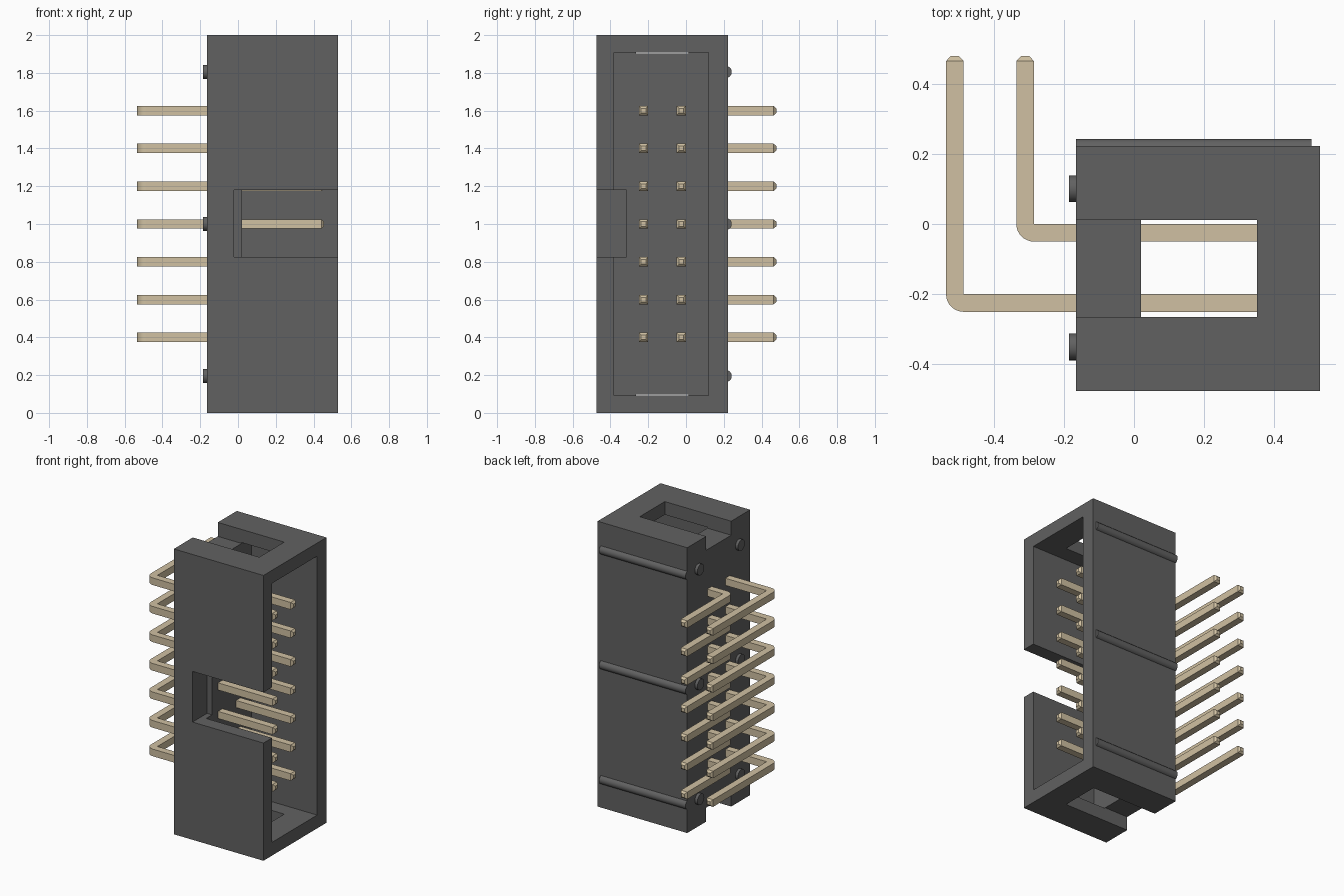
import bpy, bmesh, math
from mathutils import Vector

if "Cube" in bpy.data.objects:
    bpy.data.objects.remove(bpy.data.objects["Cube"])


def material(name, rgb):
    m = bpy.data.materials.new(name)
    m.diffuse_color = (*rgb, 1)
    m.use_nodes = True
    m.node_tree.nodes["Principled BSDF"].inputs["Base Color"].default_value = m.diffuse_color
    return m


PLASTIC = material("dark_plastic", (0.12, 0.12, 0.12))
GOLD = material("pin_metal", (0.63, 0.53, 0.36))


def box(name, x, y, z):
    bpy.ops.mesh.primitive_cube_add(size=1, location=[(a + b) / 2 for a, b in (x, y, z)])
    ob = bpy.context.object
    ob.name = name
    ob.scale = [b - a for a, b in (x, y, z)]
    bpy.ops.object.transform_apply(location=True, rotation=False, scale=True)
    return ob


def cylinder_x(name, x0, x1, y, z, r):
    bpy.ops.mesh.primitive_cylinder_add(vertices=32, radius=r, depth=x1 - x0,
                                        location=((x0 + x1) / 2, y, z),
                                        rotation=(0, math.pi / 2, 0))
    ob = bpy.context.object
    ob.name = name
    ob.data.materials.append(PLASTIC)
    bpy.ops.object.shade_smooth_by_angle(angle=math.radians(35))


def cut(target, cutter):
    cutter.hide_render = True
    mod = target.modifiers.new("cut", 'BOOLEAN')
    mod.operation, mod.solver, mod.object = 'DIFFERENCE', 'EXACT', cutter
    bpy.context.view_layer.objects.active = target
    bpy.ops.object.modifier_apply(modifier=mod.name)
    bpy.data.objects.remove(cutter)


# Shroud: open toward +x, keyed on the front, windowed at both ends
shroud = box("shroud", (-0.165, 0.53), (-0.475, 0.222), (0, 2))
cut(shroud, box("cavity_cutter", (0.02, 0.7), (-0.38, 0.12), (0.093, 1.908)))
cut(shroud, box("key_cutter", (-0.02, 0.7), (-0.6, -0.315), (0.825, 1.18)))
for z in ((1.902, 2.2), (-0.2, 0.098)):
    cut(shroud, box("end_cutter", (-0.4, 0.35), (-0.265, 0.012), z))
shroud.data.materials.append(PLASTIC)

# Back ribs and standoff pegs
for z in (0.195, 1.0, 1.805):
    cylinder_x("back_rib", -0.165, 0.505, 0.21, z, 0.032)
    for y in (0.1, -0.35):
        cylinder_x("standoff_peg", -0.185, -0.15, y, z, 0.038)


def pin(name, px, py, z):
    """Square right-angle pin whose inner bend corner is (px, py)."""
    w, t, tip = 0.05, 0.025, 0.012
    sections = []  # centre, outward direction, half size

    def add(cx, cy, a, h):
        sections.append((Vector((cx, cy, z)), Vector((math.cos(a), math.sin(a), 0)), h))

    down, left = 1.5 * math.pi, math.pi
    add(0.456, py - t, down, tip)
    add(0.443, py - t, down, t)
    for i in range(9):
        a = down + (left - down) * i / 8
        add(px + t * math.cos(a), py + t * math.sin(a), a, t)
    add(px - t, 0.464, left, t)
    add(px - t, 0.478, left, tip)

    bm = bmesh.new()
    up = Vector((0, 0, 1))
    rings = [[bm.verts.new(c + d * h * s + up * h * u)
              for s, u in ((-1, -1), (1, -1), (1, 1), (-1, 1))] for c, d, h in sections]
    for r0, r1 in zip(rings, rings[1:]):
        for i in range(4):
            j = (i + 1) % 4
            bm.faces.new((r0[i], r0[j], r1[j], r1[i]))
    bm.faces.new(rings[0])
    bm.faces.new(rings[-1])
    bmesh.ops.remove_doubles(bm, verts=bm.verts, dist=1e-4)
    bmesh.ops.recalc_face_normals(bm, faces=bm.faces)
    me = bpy.data.meshes.new(name)
    bm.to_mesh(me)
    bm.free()
    me.materials.append(GOLD)
    ob = bpy.data.objects.new(name, me)
    bpy.context.collection.objects.link(ob)
    bpy.context.view_layer.objects.active = ob
    bpy.ops.object.select_all(action='DESELECT')
    ob.select_set(True)
    bpy.ops.object.shade_smooth_by_angle(angle=math.radians(25))


# Two rows of seven bent pins
for k in range(7):
    z = 0.4 + 0.2 * k
    pin("short_pin", -0.285, 0.0, z)
    pin("long_pin", -0.485, -0.2, z)
